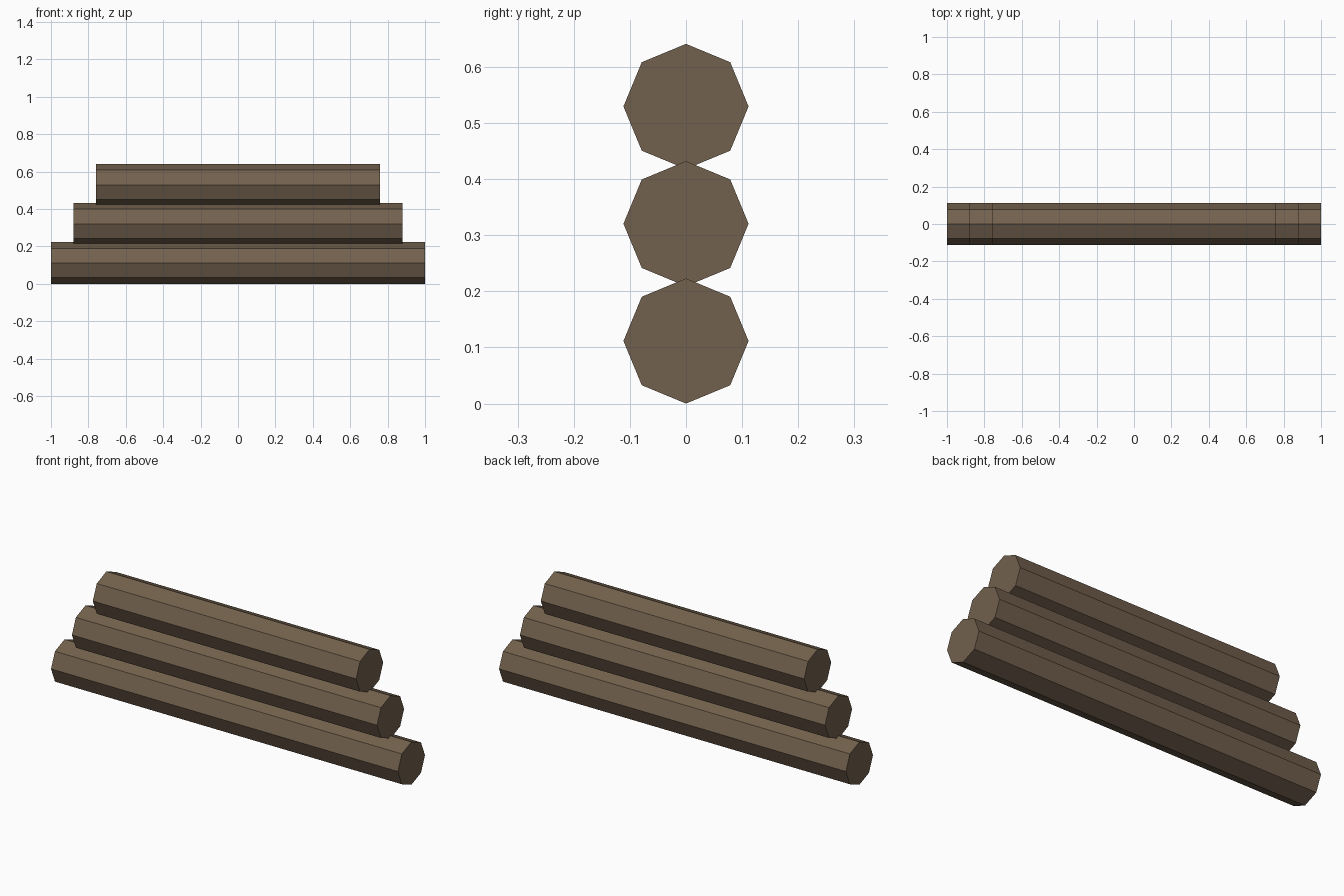
import bpy
from math import pi

if "Cube" in bpy.data.objects:
    bpy.data.objects.remove(bpy.data.objects["Cube"])

RADIUS = 0.1115

wood = bpy.data.materials.new("brown_wood")
wood.diffuse_color = (0.17, 0.12, 0.075, 1)
wood.use_nodes = True
wood.node_tree.nodes["Principled BSDF"].inputs["Base Color"].default_value = wood.diffuse_color


def log(name, length, z):
    # Octagonal log lying along x, with a corner pointing straight up
    bpy.ops.mesh.primitive_cylinder_add(
        vertices=8, radius=RADIUS, depth=length,
        location=(0, 0, z), rotation=(0, pi / 2, 0))
    ob = bpy.context.object
    ob.name = name
    ob.data.materials.append(wood)


# Stack of three logs, each shorter than the one below
for i, name in enumerate(("bottom_log", "middle_log", "top_log")):
    log(name, 2 - 0.241 * i, RADIUS + 0.209 * i)
